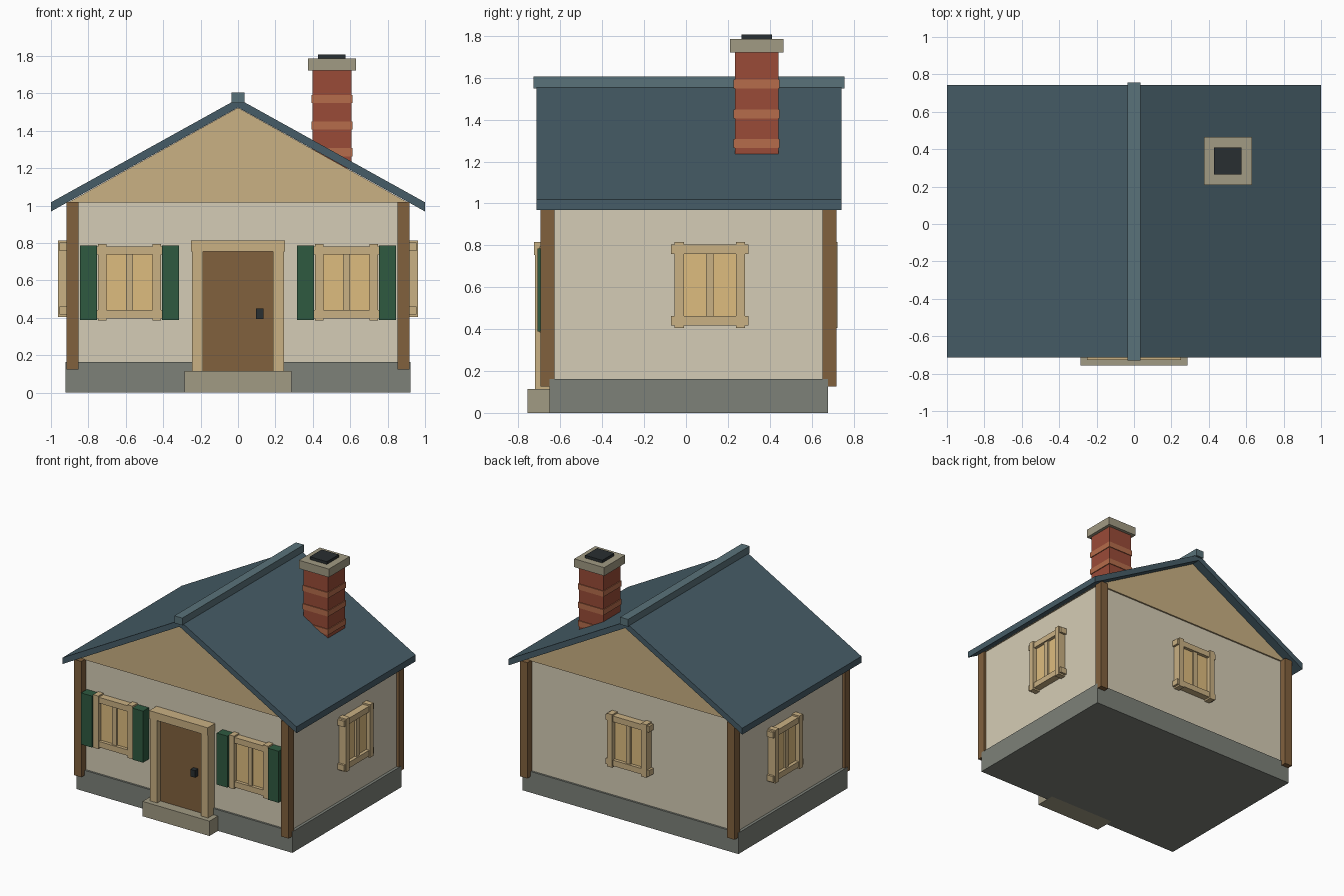
import bpy, bmesh
from math import pi
from mathutils import Matrix, Vector

if "Cube" in bpy.data.objects:
    bpy.data.objects.remove(bpy.data.objects["Cube"])


def material(name, r, g, b):
    m = bpy.data.materials.new(name)
    m.diffuse_color = [(c / 255) ** 2.2 for c in (r, g, b)] + [1]
    m.use_nodes = True
    m.node_tree.nodes["Principled BSDF"].inputs["Base Color"].default_value = m.diffuse_color
    return m


STONE = material("stone", 124, 128, 120)
PLASTER = material("plaster", 212, 203, 180)
WOOD = material("wood", 128, 97, 64)
TRIM = material("trim", 200, 175, 130)
ROOF = material("roof", 72, 93, 103)
RIDGE = material("ridge", 90, 114, 121)
BRICK = material("brick", 152, 76, 58)
BAND = material("brick_band", 180, 108, 76)
CAP = material("cap", 160, 153, 130)
DARK = material("dark", 45, 50, 52)
PANE = material("pane", 221, 187, 126)
GREEN = material("green", 50, 90, 66)

CY = 0.012  # centre of the house body in y


def finish(name, bm, mat):
    bmesh.ops.recalc_face_normals(bm, faces=bm.faces)
    me = bpy.data.meshes.new(name)
    bm.to_mesh(me)
    bm.free()
    me.materials.append(mat)
    ob = bpy.data.objects.new(name, me)
    bpy.context.collection.objects.link(ob)
    return ob


def boxes(name, mat, *extents, place=Matrix()):
    """One object from boxes given as x0, x1, y0, y1, z0, z1."""
    bm = bmesh.new()
    for x0, x1, y0, y1, z0, z1 in extents:
        centre = Vector((x0 + x1, y0 + y1, z0 + z1)) / 2
        size = (x1 - x0, y1 - y0, z1 - z0)
        bmesh.ops.create_cube(bm, size=1, matrix=place @ Matrix.Translation(centre) @ Matrix.Diagonal((*size, 1)))
    return finish(name, bm, mat)


def extrude_y(name, mat, profile, y0, y1):
    """Extrude an x-z profile along y."""
    bm = bmesh.new()
    face = bm.faces.new([bm.verts.new((x, y0, z)) for x, z in profile])
    new = bmesh.ops.extrude_face_region(bm, geom=[face])["geom"]
    bmesh.ops.translate(bm, vec=(0, y1 - y0, 0), verts=[v for v in new if isinstance(v, bmesh.types.BMVert)])
    return finish(name, bm, mat)


# House body
boxes("foundation", STONE, (-0.922, 0.922, CY - 0.665, CY + 0.665, 0, 0.163))
boxes("walls", PLASTER, (-0.9, 0.9, CY - 0.65, CY + 0.65, 0.163, 1.016))
extrude_y("gable", TRIM, [(-0.91, 1.016), (0.91, 1.016), (0, 1.524)], CY - 0.662, CY + 0.662)

# Corner posts
for sx, side in ((-1, "left"), (1, "right")):
    for sy, end in ((-1, "front"), (1, "back")):
        x, y = sx * 0.886, CY + sy * 0.673
        boxes(f"{end}_{side}_post", WOOD, (x - 0.032, x + 0.032, y - 0.033, y + 0.033, 0.125, 1.02))

# Roof slabs and ridge beam
extrude_y("roof", ROOF, [(-1, 1.018), (0, 1.572), (1, 1.018), (1, 0.969), (0, 1.525), (-1, 0.969)],
          CY - 0.726, CY + 0.73)
boxes("ridge_beam", RIDGE, (-0.034, 0.034, -0.729, 0.756, 1.55, 1.606))

# Chimney
X, Y = 0.502, 0.337


def chimney_block(name, mat, half, z0, z1):
    boxes(name, mat, (X - half, X + half, Y - half, Y + half, z0, z1))


chimney_block("chimney_stack", BRICK, 0.104, 1.2, 1.722)
for i in range(3):
    z = 1.264 + i * 0.142
    chimney_block(f"chimney_band_{i + 1}", BAND, 0.11, z, z + 0.043)
chimney_block("chimney_cap", CAP, 0.128, 1.722, 1.786)
chimney_block("chimney_flue", DARK, 0.073, 1.786, 1.807)

# Door, frame, handle and step
boxes("door", WOOD, (-0.19, 0.19, -0.68, -0.63, 0.115, 0.757))
boxes("door_frame", TRIM, (-0.247, -0.187, -0.72, -0.63, 0.115, 0.757),
      (0.187, 0.247, -0.72, -0.63, 0.115, 0.757),
      (-0.25, 0.25, -0.727, -0.63, 0.755, 0.815))
boxes("door_handle", DARK, (0.096, 0.135, -0.718, -0.68, 0.395, 0.45))
boxes("door_step", CAP, (-0.286, 0.286, -0.757, -0.6, 0, 0.115))


# Windows: local -y points out of the wall
def window(name, x, y, z, angle):
    place = Matrix.Translation((x, y, z)) @ Matrix.Rotation(angle, 4, "Z")
    parts = [(-0.018, 0.018, -0.045, 0.01, -0.15, 0.15)]
    for s in (-1, 1):
        a, b = sorted((s * 0.124, s * 0.168))
        parts.append((a, b, -0.062, 0.01, -0.205, 0.205))
        a, b = sorted((s * 0.148, s * 0.193))
        parts.append((-0.185, 0.185, -0.055, 0.01, a, b))
    boxes(name + "_frame", TRIM, *parts, place=place)
    boxes(name + "_panes", PANE, (-0.13, 0.13, -0.03, 0.01, -0.15, 0.15), place=place)


window("back_window", 0, CY + 0.65, 0.61, pi)
for s, side in ((-1, "left"), (1, "right")):
    window(side + "_side_window", s * 0.9, 0.114, 0.61, s * pi / 2)
    window(f"front_{side}_window", s * 0.58, CY - 0.65, 0.59, 0)
    # Shutters flank each front window
    for t, edge in ((-1, "left"), (1, "right")):
        x = s * 0.58 + t * 0.219
        boxes(f"front_{side}_window_{edge}_shutter", GREEN, (x - 0.046, x + 0.046, -0.71, -0.63, 0.388, 0.786))
